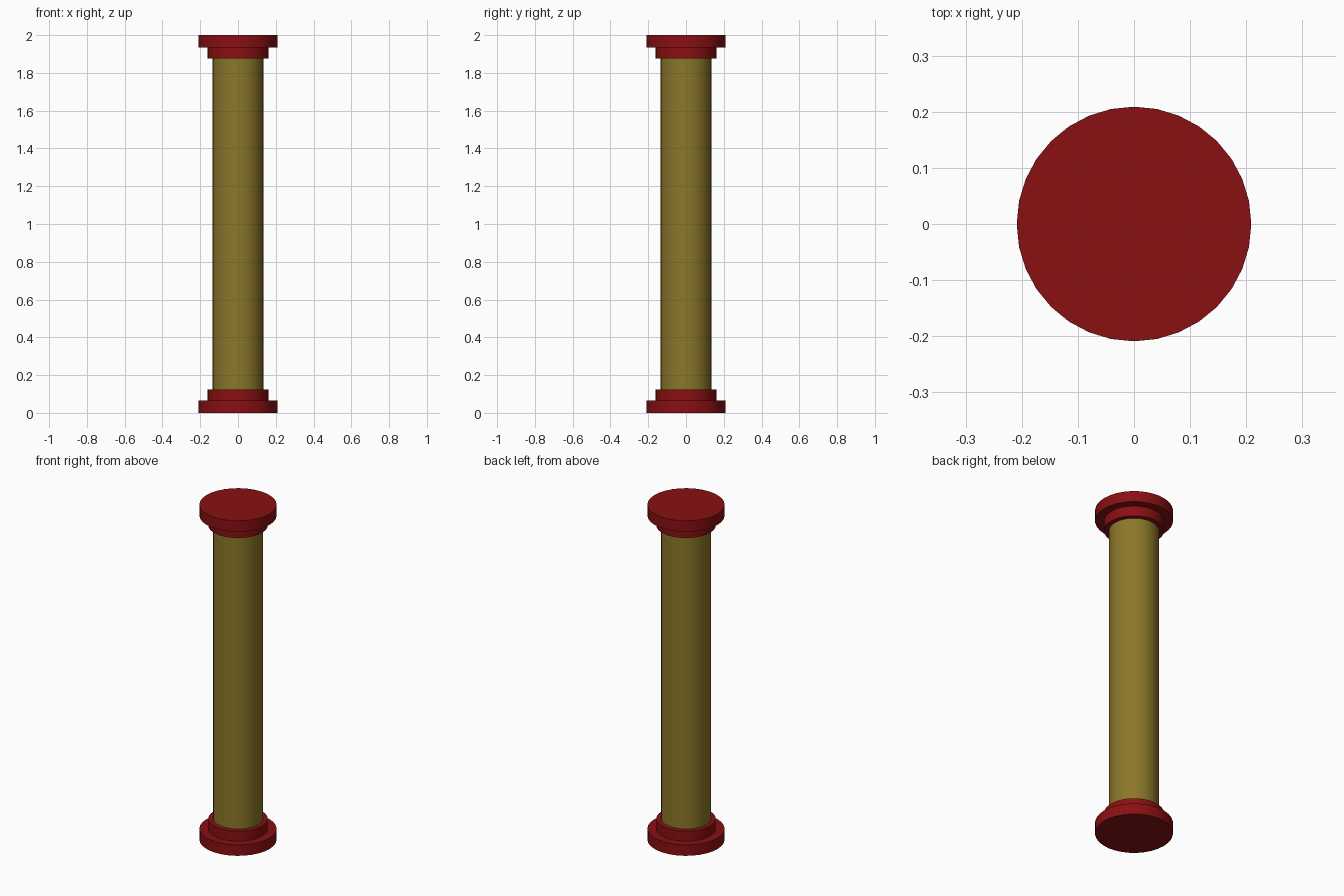
import bpy
import math

cube = bpy.data.objects.get("Cube")
if cube:
    bpy.data.objects.remove(cube, do_unlink=True)


def make_material(name, color):
    mat = bpy.data.materials.new(name)
    mat.use_nodes = True
    mat.diffuse_color = color
    for node in mat.node_tree.nodes:
        if node.type == 'BSDF_PRINCIPLED':
            node.inputs["Base Color"].default_value = color
    return mat


def disc(name, radius, bottom, top, mat):
    """Upright cylinder between two heights, smooth sided with crisp rims."""
    bpy.ops.mesh.primitive_cylinder_add(
        vertices=32, radius=radius, depth=top - bottom,
        location=(0, 0, (bottom + top) / 2))
    obj = bpy.context.object
    obj.name = name
    obj.data.name = name
    obj.data.materials.append(mat)
    bpy.ops.object.shade_smooth_by_angle(angle=math.radians(30))
    return obj


red = make_material("deep red", (0.25, 0.005, 0.006, 1))
gold = make_material("dull gold", (0.26, 0.185, 0.022, 1))

HEIGHT = 2.0
PLATE = 0.065    # thickness of the wide outer plate
COLLAR = 0.125   # height where the narrower collar meets the shaft

# Shaft
disc("column_shaft", 0.134, COLLAR, HEIGHT - COLLAR, gold)

# Stepped base
disc("base_plate", 0.209, 0, PLATE, red)
disc("base_collar", 0.161, PLATE, COLLAR, red)

# Stepped capital, matching the base
disc("capital_collar", 0.161, HEIGHT - COLLAR, HEIGHT - PLATE, red)
disc("capital_plate", 0.209, HEIGHT - PLATE, HEIGHT, red)
